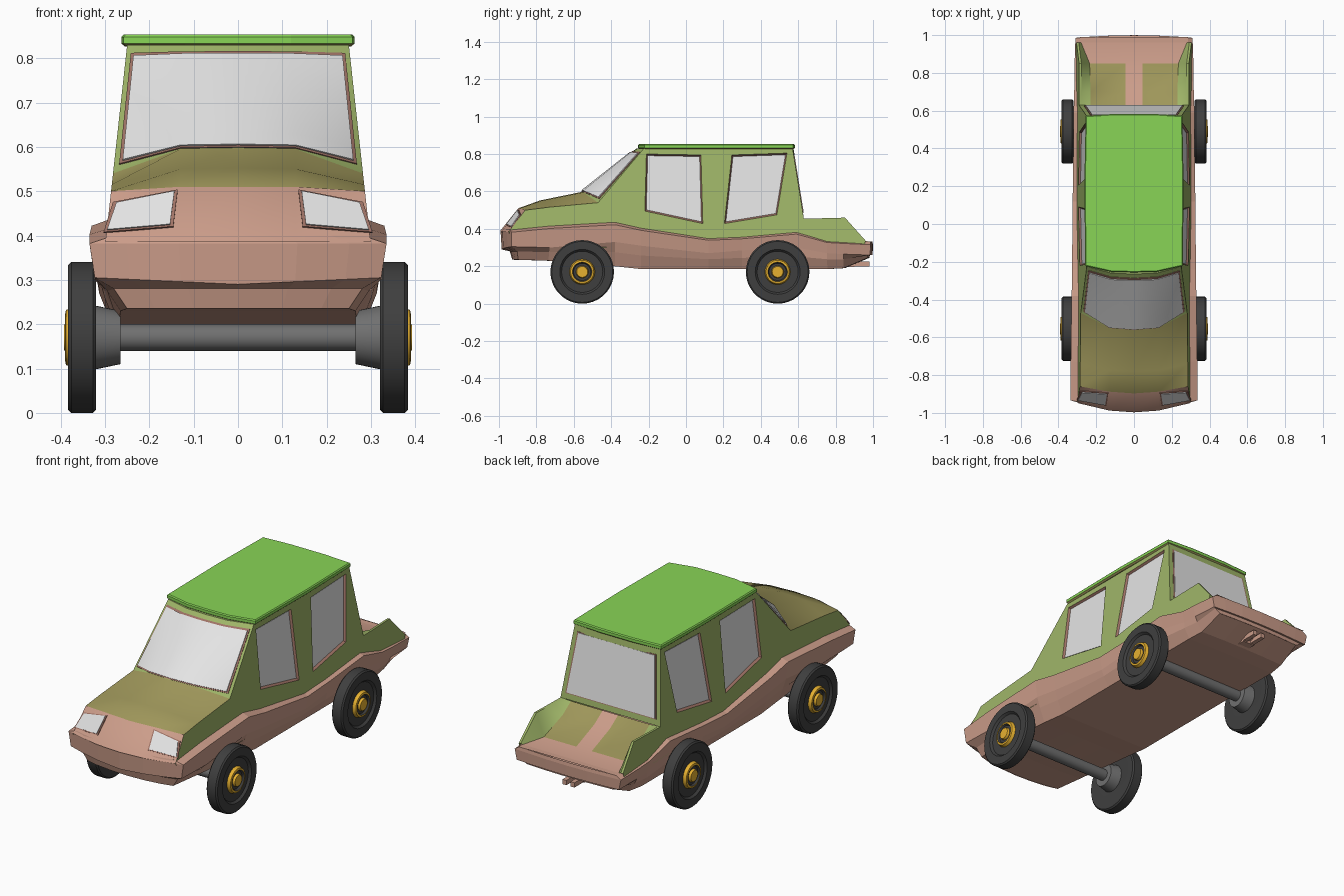
import bpy, bmesh, math
from mathutils import Vector

if "Cube" in bpy.data.objects:
    bpy.data.objects.remove(bpy.data.objects["Cube"])


def lin(c):
    c /= 255
    return c / 12.92 if c < 0.04045 else ((c + 0.055) / 1.055) ** 2.4


COLOURS = {"leaf_green": (159, 181, 104), "olive": (158, 150, 90), "clay_pink": (204, 157, 138),
           "trim_brown": (160, 115, 102), "roof_green": (136, 213, 86), "glass_grey": (228, 228, 228),
           "tyre_black": (63, 63, 63), "axle_grey": (112, 112, 112), "hub_gold": (232, 178, 48)}
MATS = {}
for n, c in COLOURS.items():
    MATS[n] = bpy.data.materials.new(n)
    MATS[n].diffuse_color = (*[lin(v) for v in c], 1)


def build(name, faces, angle=None, holed=()):
    """faces: list of (points, colour); holed: list of (outline and hole loops, colour); all welded"""
    used = sorted({c for _, c in list(faces) + list(holed)})
    bm = bmesh.new()
    for loops, c in holed:
        edges = []
        for loop in loops:
            vs = [bm.verts.new(p) for p in loop]
            edges += [bm.edges.new((vs[k - 1], vs[k])) for k in range(len(vs))]
        old = set(bm.faces)
        bmesh.ops.triangle_fill(bm, edges=edges, use_beauty=True)
        for f in set(bm.faces) - old:
            f.material_index = used.index(c)
    for pts, c in faces:
        f = bm.faces.new([bm.verts.new(p) for p in pts])
        f.material_index = used.index(c)
    bmesh.ops.remove_doubles(bm, verts=bm.verts, dist=0.0005)
    bmesh.ops.dissolve_degenerate(bm, edges=bm.edges, dist=0.0001)
    bmesh.ops.recalc_face_normals(bm, faces=bm.faces)
    me = bpy.data.meshes.new(name)
    bm.to_mesh(me)
    bm.free()
    for c in used:
        me.materials.append(MATS[c])
    ob = bpy.data.objects.new(name, me)
    bpy.context.collection.objects.link(ob)
    if angle:
        bpy.ops.object.select_all(action='DESELECT')
        ob.select_set(True)
        bpy.context.view_layer.objects.active = ob
        bpy.ops.object.shade_smooth_by_angle(angle=math.radians(angle))
    return ob


def sheet(rows, colour):
    """Quads between rows; colour is a name or a rule (row, column) -> name"""
    out = []
    for i in range(len(rows) - 1):
        a, b = rows[i], rows[i + 1]
        for j in range(len(a) - 1):
            c = colour(i, j) if callable(colour) else colour
            out.append(([a[j], a[j + 1], b[j + 1], b[j]], c))
    return out


def flip(pts):
    return [(-p[0], p[1], p[2]) for p in pts]


def full(half):
    """Mirror a half row that starts at x = 0"""
    return flip(half[:0:-1]) + half


def plate(rows, off, colour):
    """Thin closed plate over a sheet of points, raised along off"""
    up = [[Vector(p) + Vector(off) for p in r] for r in rows]
    low = [[Vector(p) - Vector(off) * 0.3 for p in r] for r in rows]
    out = sheet(up, colour) + sheet(low, colour)
    for k in (0, -1):
        out += sheet([up[k], low[k]], colour)
        out += sheet([[r[k] for r in up], [r[k] for r in low]], colour)
    return out


def bow(x, y):
    """Nose and tail curve in plan"""
    return y + 0.55 * x * x * max(0, (-y - 0.6) / 0.4) - 0.15 * x * x * max(0, (y - 0.6) / 0.4)


def side_x(z):
    return 0.25 + (0.83 - z) * 0.11


# lower body: y, belt z, flange z, bottom z, half width, bottom half width
ST = [(-.995, .40, .305, .235, .335, .25), (-.75, .42, .30, .23, .335, .265), (-.38, .44, .33, .20, .33, .27),
      (-.24, .41, .31, .185, .328, .27), (.12, .357, .27, .185, .325, .27), (.30, .365, .285, .185, .322, .27),
      (.59, .39, .30, .185, .32, .27), (.76, .345, .27, .185, .315, .27), (.85, .34, .265, .19, .315, .26),
      (1.0, .333, .26, .245, .31, .25)]


def section(s):
    y, zb, z2, zo, xw, xb = s
    tuck = 0.07 if y < -.9 else (-0.02 if y > .9 else 0)
    h = [(0, y + tuck, zo), (.12, y + tuck, zo), (xb, y + tuck, zo), (xb + .03, y + tuck * .8, (zo + z2) / 2 + .01),
         (xw - .012, y + tuck * .1, z2), (xw, y, zb - .018), (.28, y + tuck * .15, zb)]
    return full([(x, bow(x, yy), z) for x, yy, z in h])


rings = [section(s) for s in ST]
lower = sheet(rings, "clay_pink")
# bumper faces join the two ends of the end sections in curved strips
for r in (rings[0], rings[-1]):
    rows = []
    for k in range(2, 7):
        e = r[6 + k]
        c = e[1] - (bow(e[0], -.97) + .97 if e[1] < 0 else bow(e[0], .99) - .99)
        drop = -.015 if k == 4 and e[1] < 0 else 0
        rows.append(full([(e[0] * f, bow(e[0] * f, c) if 0 < f < 1 else (e[1] if f else c),
                           e[2] + drop * (1 - f)) for f in (0, .4, .75, 1)]))
    lower += sheet(rows, "clay_pink")
build("lower_body", lower)
# flat tail deck
build("tail_deck", sheet([[(-.285, y, .334), (.285, y, .334)] for y in (.62, .99)], "clay_pink"))


# upper body
def nose(x, z):
    return (x, -.985 + (z - .40) * .8 + .55 * x * x, z)


def edge(y, z):
    return (side_x(z), y, z)


n0 = full([nose(0, .385), nose(.13, .385), nose(side_x(.385), .385)])
n1 = full([nose(0, .51), nose(.13, .51), nose(side_x(.50), .50)])
h1 = full([(0, -.78, .552), (.13, -.775, .55), edge(-.74, .515)])
h2 = full([(0, -.56, .597), (.13, -.55, .595), edge(-.47, .54)])
w1 = full([(0, -.265, .83), (.12, -.26, .83), edge(-.225, .83)])
r1 = full([(0, .575, .83), (.12, .575, .83), edge(.57, .83)])
b0 = full([(0, .63, .455), (.12, .63, .455), edge(.63, .455)])
screen = [[tuple(Vector(a).lerp(Vector(b), k / 8)) for a, b in zip(h2, w1)] for k in range(9)]
upper = sheet([n0, n1], "clay_pink") + sheet([n1, h1, h2], "olive")
upper += sheet(screen, "leaf_green") + sheet([w1, r1, b0], "leaf_green")

# open bed behind the cabin: fin top, inner wall, sloping floor
bed = []
for y, zt, zd, xd in ((.63, .455, .452, .23), (.70, .456, .405, .23), (.85, .46, .345, .235), (.96, .337, .335, .28)):
    bed.append(full([(0, y, zd), (.045, y, zd), (xd, y, zd), (side_x(zt) - .012, y, zt), edge(y, zt)]))
upper += sheet(bed, lambda i, j: "leaf_green" if j in (0, 1, 6, 7) else
               "clay_pink" if i == 2 or j in (3, 4) else "olive")

# flat sides with recessed windows
SIDE = {"front_window": [(-.212, .80), (.08, .795), (.09, .428), (-.22, .495)],
        "rear_window": [(.245, .795), (.54, .805), (.486, .475), (.205, .428)]}
profile = [r[-1] for r in (n0, n1, h1, h2, *screen[1:], r1)] + [r[-1] for r in bed]
profile += [edge(.95, .30), edge(-.92, .30)]
holed = []
for s, tag in ((1, "right"), (-1, "left")):
    loops = [[(s * x, y, z) for x, y, z in profile]]
    for n, q in SIDE.items():
        hole = [(s * side_x(z), y, z) for y, z in q]
        mid = sum((Vector(p) for p in hole), Vector()) / 4
        inner = [tuple(Vector(p).lerp(mid, .05) - Vector((s * .012, 0, 0))) for p in hole]
        loops.append(hole)
        upper += sheet([hole + hole[:1], inner + inner[:1]], "trim_brown")
        build(f"side_{n}_{tag}", plate([[inner[0], inner[1]], [inner[3], inner[2]]], (s * .002, 0, 0), "glass_grey"))
    holed.append((loops, "leaf_green"))
build("upper_body", upper, 35, holed)


# roof slab with bowed front edge
def roof_ring(z, g):
    half = [(0, -.248 - g), (.12, -.245 - g), (.25 + g, -.215 - g), (.255 + g, .2), (.248 + g, .565 + g), (.1, .575 + g)]
    return [(x, y, z) for x, y in half] + [(-x, y, z) for x, y in half[:0:-1]]


levels = [roof_ring(z, g) for z, g in ((.826, 0), (.833, .008), (.848, .008), (.853, .003))]
roof = sheet([r + r[:1] for r in levels], lambda i, j: "olive" if i == 0 else "roof_green")
roof += [(levels[0], "olive"), (levels[-1], "roof_green")]
build("roof", roof)


def pane(name, quad, off):
    """Frame plate with a glass plate on top"""
    off = Vector(off)
    mid = sum((Vector(p) for p in quad), Vector()) / 4
    for part, d, k, col in (("_frame", 0, .5, "trim_brown"), ("_glass", .009, 1, "glass_grey")):
        q = [Vector(p) + (mid - Vector(p)).normalized() * d for p in quad]
        build(name + part, plate([[q[0], q[1]], [q[3], q[2]]], off * k, col))


# headlights
for s, tag in ((1, "right"), (-1, "left")):
    lamp = [nose(x, z) for x, z in ((.136, .502), (.282, .474), (.303, .406), (.146, .419))]
    pane(f"headlight_{tag}", [(s * p[0], p[1] - .001, p[2]) for p in lamp], (0, -.006, .004))


def rear(x, z):
    return (x, .57 + (.83 - z) * .16, z)


pane("back_window", [rear(-.23, .80), rear(.23, .80), rear(.265, .485), rear(-.265, .485)], (0, .005, 0))

# bowed windscreen, following the surface between hood and roof
for part, t0, t1, e, k, col in (("frame", .005, .93, .08, .5, "trim_brown"), ("glass", .02, .90, .13, 1.2, "glass_grey")):
    rows = []
    for step in range(9):
        t = t0 + (t1 - t0) * step / 8
        r = [Vector(a).lerp(Vector(b), t) for a, b in zip(h2, w1)]
        lo = t + .05 * (1 - step / 8)
        for i, m in ((0, 1), (4, 3)):
            r[i] = Vector(h2[i]).lerp(Vector(w1[i]), lo).lerp(Vector(h2[m]).lerp(Vector(w1[m]), lo), e)
        rows.append(r)
    build("windscreen_" + part, plate(rows, Vector((0, -.0045, .004)) * k, col), 35)

# wheels: lathe profile (x, radius, colour of the band that follows)
WHEEL = [(.265, 0, "axle_grey"), (.265, .06, "axle_grey"), (.322, .072, "tyre_black"), (.32, .10, "tyre_black"),
         (.32, .163, "tyre_black"), (.327, .17, "tyre_black"), (.376, .17, "tyre_black"), (.383, .163, "tyre_black"),
         (.383, .12, "tyre_black"), (.372, .11, "tyre_black"), (.372, .068, "hub_gold"), (.388, .062, "hub_gold"),
         (.39, .052, "tyre_black"), (.38, .046, "tyre_black"), (.38, .033, "hub_gold"), (.392, .029, "hub_gold"),
         (.392, 0, "hub_gold")]


def lathe(prof, y, s=1, n=36):
    rows = [[(s * x, y + r * math.cos(2 * math.pi * k / n), .17 + r * math.sin(2 * math.pi * k / n))
             for k in range(n + 1)] for x, r, _ in prof]
    out = []
    for pts, c in sheet(rows, lambda i, j: prof[i][2]):
        out.append(([p for k, p in enumerate(pts) if (Vector(p) - Vector(pts[k - 1])).length > 1e-6], c))
    return out


for n, y in (("front", -.555), ("rear", .49)):
    for s, tag in ((1, "right"), (-1, "left")):
        build(f"{n}_wheel_{tag}", lathe(WHEEL, y, s), 35)
    build(f"{n}_axle", lathe([(-.27, .03, "axle_grey"), (.27, .03, "axle_grey")], y), 35)

# tow hitch: two small bars and a cross piece
for i, (x0, x1, y0, y1, z0, z1) in enumerate(((-.035, -.012, .86, .98, .20, .225), (.012, .035, .86, .98, .20, .225),
                                              (-.035, .035, .85, .90, .195, .235))):
    lo = [(x0, y0, z0), (x1, y0, z0), (x1, y1, z0), (x0, y1, z0)]
    hi = [(x, y, z1) for x, y, _ in lo]
    build(f"tow_hitch_{i + 1}", [(lo, "clay_pink"), (hi, "clay_pink")] + sheet([lo + lo[:1], hi + hi[:1]], "clay_pink"))

for m in bpy.data.materials:
    if m.users and not m.is_grease_pencil:
        m.use_nodes = True
        m.node_tree.nodes["Principled BSDF"].inputs["Base Color"].default_value = m.diffuse_color
